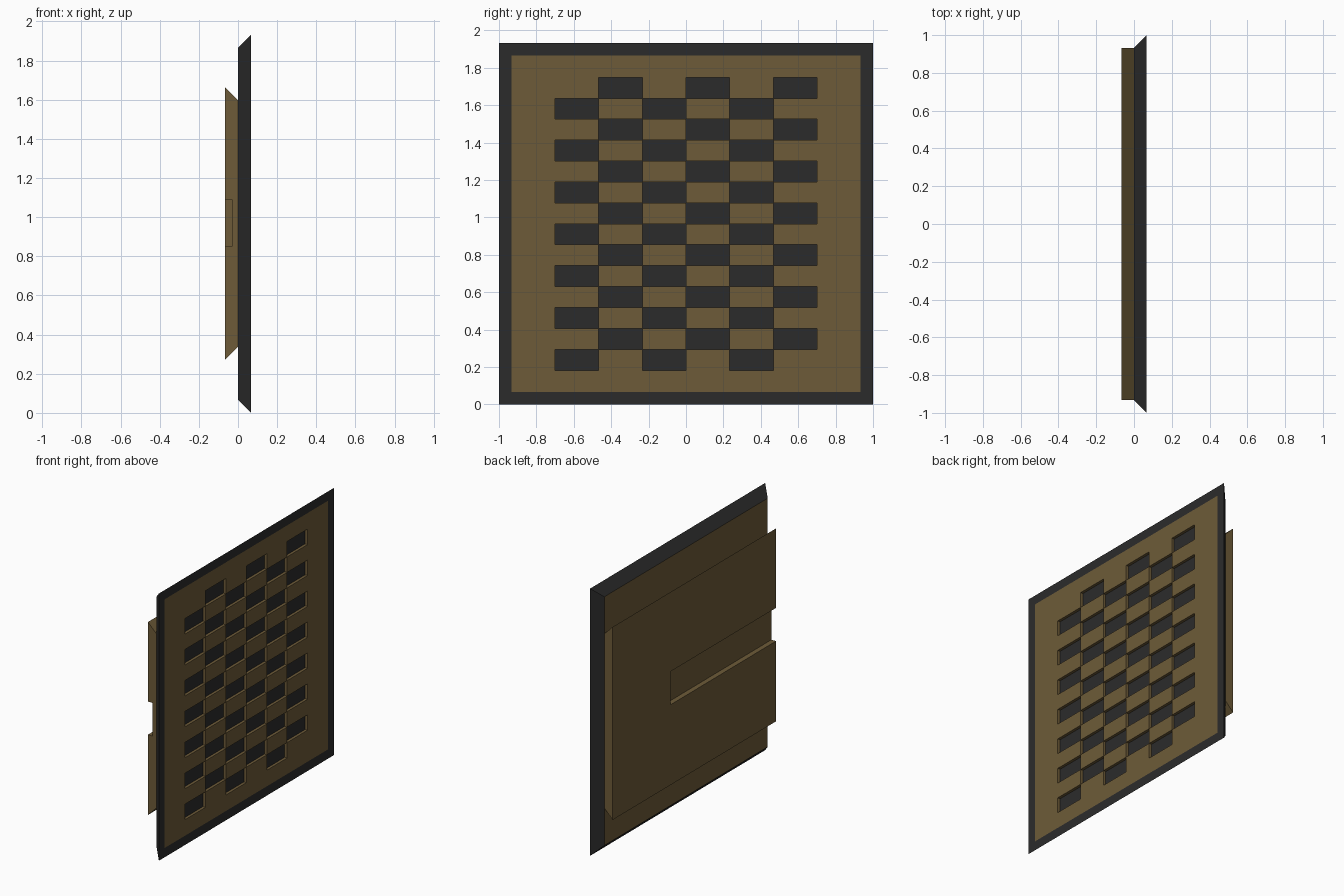
import bpy
import bmesh

if "Cube" in bpy.data.objects:
    bpy.data.objects.remove(bpy.data.objects["Cube"])

W, H = 1.0, 1.932           # half width and height of the frame
T = 0.067                   # thickness, also border width and bevel
COLS, ROWS = 6, 14
Y0, Z0, Z1 = 0.70, 0.183, 1.749
RECESS = 0.02


def material(name, color):
    m = bpy.data.materials.new(name)
    m.diffuse_color = color
    m.use_nodes = True
    m.node_tree.nodes["Principled BSDF"].inputs["Base Color"].default_value = m.diffuse_color
    return m


brown = material("brown", (0.155, 0.105, 0.04, 1))
dark = material("dark", (0.024, 0.024, 0.024, 1))


def finish(name, bm, mats):
    bmesh.ops.remove_doubles(bm, verts=bm.verts, dist=1e-5)
    me = bpy.data.meshes.new(name)
    bm.to_mesh(me)
    bm.free()
    for m in mats:
        me.materials.append(m)
    ob = bpy.data.objects.new(name, me)
    bpy.context.collection.objects.link(ob)
    return ob


def face(bm, pts, mat=0):
    f = bm.faces.new([bm.verts.new(p) for p in pts])
    f.material_index = mat


def rect(x, y0, y1, z0, z1):
    # counter-clockwise seen from +x
    return [(x, y0, z0), (x, y1, z0), (x, y1, z1), (x, y0, z1)]


def prism(name, profile, y0, y1, mats):
    # x-z profile extruded along y
    bm = bmesh.new()
    f = bm.faces.new([bm.verts.new((x, y0, z)) for x, z in profile])
    ext = bmesh.ops.extrude_face_region(bm, geom=[f])
    verts = [g for g in ext["geom"] if isinstance(g, bmesh.types.BMVert)]
    bmesh.ops.translate(bm, verts=verts, vec=(0, y1 - y0, 0))
    bmesh.ops.recalc_face_normals(bm, faces=bm.faces)
    return finish(name, bm, mats)


# Panel: bevelled dark rim, brown back and brown front with a checker of recesses
bm = bmesh.new()
inner = (-W + T, W - T, T, H - T)
back, outer, border = rect(0, *inner), rect(T, -W, W, 0, H), rect(T, *inner)
face(bm, back[::-1], 0)
for i in range(4):
    j = (i + 1) % 4
    face(bm, [back[i], back[j], outer[j], outer[i]], 1)
    face(bm, [outer[i], outer[j], border[j], border[i]], 1)

ys = [inner[0]] + [-Y0 + 2 * Y0 * i / COLS for i in range(COLS + 1)] + [inner[1]]
zs = [inner[2]] + [Z0 + (Z1 - Z0) * i / ROWS for i in range(ROWS + 1)] + [inner[3]]
for c in range(COLS + 2):
    for r in range(ROWS + 2):
        cell = (ys[c], ys[c + 1], zs[r], zs[r + 1])
        top = rect(T, *cell)
        if 1 <= c <= COLS and 1 <= r <= ROWS and (c + r) % 2 == 0:
            floor = rect(T - RECESS, *cell)
            face(bm, floor, 1)
            for i in range(4):
                j = (i + 1) % 4
                face(bm, [top[i], top[j], floor[j], floor[i]], 0)
        else:
            face(bm, top, 0)
finish("vent_panel", bm, [brown, dark])

# Dovetail mounting rail on the back
rail = prism("mounting_rail", [(0, 0.337), (-T, 0.27), (-T, 1.665), (0, 1.598)],
             -W + T, W - T, [brown])

# Slot cut into the rail, open at the -y end
cutter = prism("slot_cutter", [(-0.03, 0.85), (-0.2, 0.85), (-0.2, 1.09), (-0.03, 1.09)],
               -1.2, 0.27, [brown])
mod = rail.modifiers.new("slot", "BOOLEAN")
mod.operation = "DIFFERENCE"
mod.solver = "EXACT"
mod.object = cutter
bpy.context.view_layer.objects.active = rail
bpy.ops.object.modifier_apply(modifier=mod.name)
bpy.data.objects.remove(cutter)
